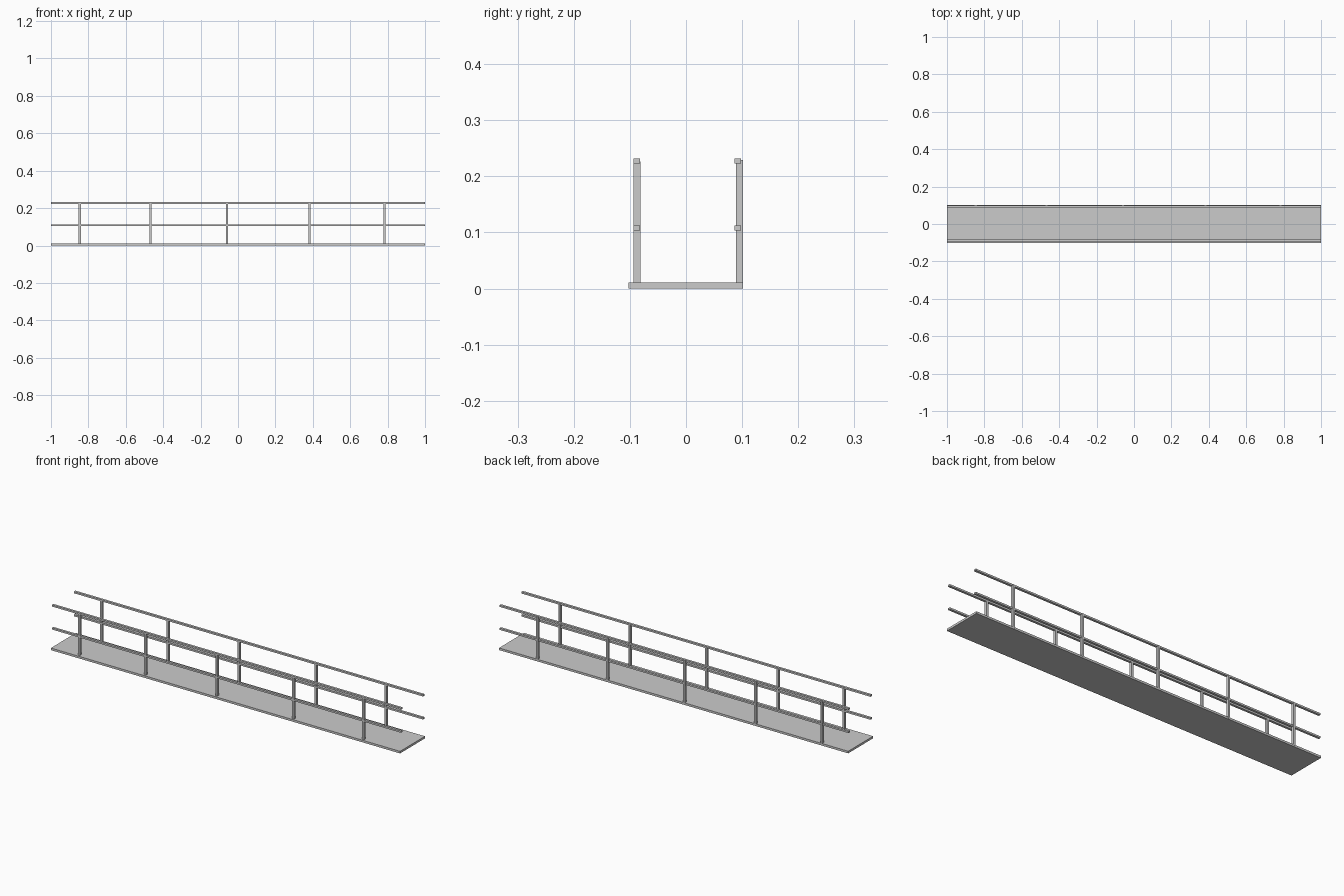
import bpy

if "Cube" in bpy.data.objects:
    bpy.data.objects.remove(bpy.data.objects["Cube"])


def box(name, x, y, z):
    """Box from (min, max) extents on each axis."""
    verts = [(a, b, c) for a in x for b in y for c in z]
    faces = [(0, 1, 3, 2), (4, 6, 7, 5), (0, 4, 5, 1),
             (2, 3, 7, 6), (0, 2, 6, 4), (1, 5, 7, 3)]
    mesh = bpy.data.meshes.new(name)
    mesh.from_pydata(verts, [], faces)
    obj = bpy.data.objects.new(name, mesh)
    bpy.context.collection.objects.link(obj)
    return obj


# Walkway deck
box("deck", (-1, 1), (-0.1025, 0.1015), (0, 0.011))

# Each side: rail y extents, post y extents, post z extents
sides = {
    "front": ((-0.094, -0.082), (-0.094, -0.081), (0.009, 0.226)),
    "back": ((0.086, 0.098), (0.089, 0.102), (0.005, 0.229)),
}
post_x = (-0.846, -0.467, -0.059, 0.382, 0.783)
half = 0.0055

for side, (rail_y, post_y, post_z) in sides.items():
    # Long handrails
    box(side + "_top_rail", (-1, 1), rail_y, (0.2225, 0.2315))
    box(side + "_middle_rail", (-1, 1), rail_y, (0.1035, 0.1125))
    # Upright posts
    for i, x in enumerate(post_x):
        box(f"{side}_post_{i + 1}", (x - half, x + half), post_y, post_z)
